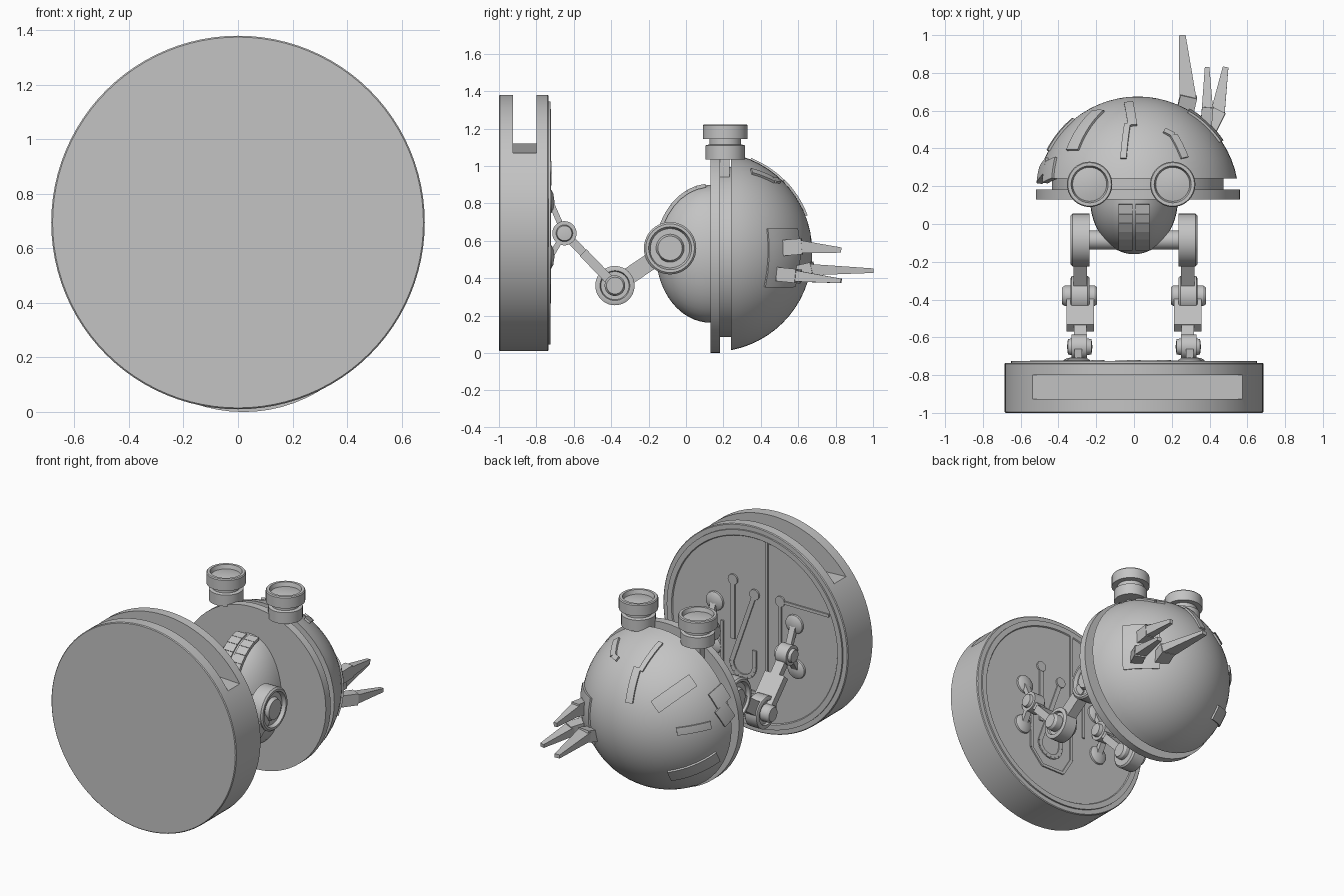
import bpy, bmesh, math
from mathutils import Vector, Matrix

if "Cube" in bpy.data.objects:
    bpy.data.objects.remove(bpy.data.objects["Cube"], do_unlink=True)

grey = bpy.data.materials.new("plain grey")
grey.use_nodes = True
grey.diffuse_color = (0.55, 0.55, 0.55, 1)
grey.node_tree.nodes["Principled BSDF"].inputs["Base Color"].default_value = grey.diffuse_color
parts = []


def finish(name, bm, matrix=Matrix()):
    bmesh.ops.transform(bm, matrix=matrix, verts=bm.verts)
    bmesh.ops.recalc_face_normals(bm, faces=bm.faces)
    mesh = bpy.data.meshes.new(name)
    bm.to_mesh(mesh)
    bm.free()
    mesh.materials.append(grey)
    ob = bpy.data.objects.new(name, mesh)
    bpy.context.collection.objects.link(ob)
    parts.append(ob)
    return ob


def lathe(name, profile, loc, axis, segs=40, scale=(1, 1, 1)):
    """Turn (radius, height) points around an axis through loc."""
    bm = bmesh.new()
    vs = [bm.verts.new((r, 0, h)) for r, h in profile]
    es = [bm.edges.new(pair) for pair in zip(vs, vs[1:])]
    bmesh.ops.spin(bm, geom=vs + es, cent=(0, 0, 0), axis=(0, 0, 1),
                   angle=math.tau, steps=segs, use_duplicate=False)
    bmesh.ops.remove_doubles(bm, verts=bm.verts, dist=1e-4)
    turn = Vector(axis).to_track_quat('Z', 'Y').to_matrix().to_4x4()
    return finish(name, bm, Matrix.Translation(loc) @ Matrix.Diagonal((*scale, 1)) @ turn)


def drum(name, r, h0, h1, loc, axis, segs=40):
    return lathe(name, [(0, h0), (r, h0), (r, h1), (0, h1)], loc, axis, segs)


def bar(name, p, q, wide, thick, taper=1.0, side=(1, 0, 0)):
    """Box from p to q, wide along the side direction."""
    p, q = Vector(p), Vector(q)
    z = (q - p).normalized()
    x = Vector(side)
    x = (x - z * x.dot(z)).normalized()
    y = z.cross(x)
    bm = bmesh.new()
    bmesh.ops.create_cube(bm, size=1)
    for v in bm.verts:
        k = taper if v.co.z > 0 else 1
        v.co = (v.co.x * wide * k, v.co.y * thick * k, v.co.z * (q - p).length)
    m = Matrix((x, y, z)).transposed().to_4x4()
    return finish(name, bm, Matrix.Translation((p + q) / 2) @ m)


# Round base lying on its rim, with a slot across the top
hub = Vector((0, 0, 0.695))
base = lathe("base_disc", [(0, -1), (0.68, -1), (0.685, -0.995), (0.685, -0.74),
                           (0.68, -0.735), (0, -0.735)], hub, (0, 1, 0), 96)
cutter = bar("slot_cutter", (-0.9, -0.863, 1.435), (0.9, -0.863, 1.355), 0.125, 0.6, side=(0, 1, 0))
cutter.hide_render = True
cut = base.modifiers.new("slot", 'BOOLEAN')
cut.operation = 'DIFFERENCE'
cut.object = cutter
bpy.context.view_layer.objects.active = base
bpy.ops.object.modifier_apply(modifier="slot")
parts.remove(cutter)
bpy.data.objects.remove(cutter, do_unlink=True)
lathe("base_back_plate", [(0, -0.74), (0.65, -0.74), (0.65, -0.724), (0.615, -0.724),
                          (0.61, -0.731), (0, -0.731)], hub, (0, 1, 0), 96)


# Raised tracks on the back of the base
def track(points, width=0.03, dots=()):
    at = [hub + Vector((x, -0.728, z)) for x, z in points]
    for p, q in zip(at, at[1:]):
        bar("base_track", p, q, width, 0.012, side=(q - p).cross(Vector((0, 1, 0))))
    for i in dots:
        drum("base_track_end", 0.035, -0.006, 0.008, at[i], (0, 1, 0), 20)


bend = [(0.085 + 0.085 * math.cos(a), -0.25 + 0.085 * math.sin(a))
        for a in [-math.pi * i / 8 for i in range(9)]]
track([(0, 0.235)] + bend + [(0, -0.14)], dots=(0,))
track([(0.16, 0.296), (0.16, -0.1)], dots=(0,))
track([(-0.09, 0.61), (-0.09, -0.3), (-0.02, -0.42), (0.15, -0.42), (0.24, -0.32), (0.24, 0.0)], 0.02)
track([(-0.19, -0.1), (-0.19, 0.24), (-0.55, 0.24)], 0.02, dots=(1,))

# Legs: hip, knee and ankle joints with links and two foot pads each
hip, knee, ankle = (-0.085, 0.56), (-0.38, 0.36), (-0.65, 0.64)


def lerp(a, b, t):
    return tuple(u + (v - u) * t for u, v in zip(a, b))


for s, side in ((1, "left"), (-1, "right")):
    out = (s, 0, 0)
    lathe(side + "_hip", [(0, 0.235), (0.14, 0.235), (0.14, 0.325), (0.13, 0.335), (0.115, 0.335),
                          (0.105, 0.312), (0.075, 0.312), (0.065, 0.335), (0, 0.335)], (0, *hip), out)
    drum(side + "_hip_axle", 0.05, 0.05, 0.24, (0, *hip), out)
    lathe(side + "_knee", [(0, 0.195), (0.045, 0.195), (0.055, 0.21), (0.055, 0.235), (0.095, 0.235),
                           (0.105, 0.245), (0.105, 0.33), (0.095, 0.335), (0.08, 0.335), (0.075, 0.32),
                           (0.055, 0.32), (0.055, 0.365), (0.045, 0.38), (0, 0.38)], (0, *knee), out)
    lathe(side + "_ankle", [(0, 0.22), (0.04, 0.225), (0.045, 0.25), (0.065, 0.25), (0.065, 0.33),
                            (0.045, 0.33), (0.04, 0.35), (0, 0.355)], (0, *ankle), out, 28)

    def link(name, a, b, wide, thick, x=0.285):
        return bar(side + name, (s * x, *a), (s * x, *b), wide, thick)

    link("_thigh", lerp(hip, knee, 0.2), lerp(hip, knee, 0.85), 0.07, 0.09)
    link("_shin_fork", lerp(knee, ankle, 0.05), lerp(knee, ankle, 0.63), 0.145, 0.05)
    link("_shin_tip", lerp(knee, ankle, 0.6), ankle, 0.065, 0.045)
    for z, x in ((0.81, 0.295), (0.515, 0.31)):
        end = (-0.725, z)
        link("_foot_strut", ankle, lerp(ankle, end, 0.95), 0.04, 0.03, x)
        lathe(side + "_foot_pad", [(0, -0.01), (0.065, -0.01), (0.062, 0.005), (0.045, 0.015), (0, 0.022)],
              (s * x, *end), (0, 1, 0), 24)

# Narrow front body with a raised crest strip
oval = [(math.cos(a), math.sin(a)) for a in [math.pi / 2 * i / 16 for i in range(17)]]
lathe("front_body", oval, (0, 0.13, 0.53), (0, -1, 0), 40, (0.232, 0.29, 0.368))
for s in (1, -1):
    pts = [Vector((s * 0.045, 0.13 - 0.288 * math.sin(a), 0.53 + 0.366 * math.cos(a)))
           for a in [math.radians(d) for d in range(5, 66, 10)]]
    for p, q in zip(pts, pts[1:]):
        bar("crest_plate", p, q, 0.075, 0.02)

# Round collar and rear dome
centre = Vector((0.02, 0.14, 0.54))
axis = (0, 1, 0)
drum("collar_plate", 0.54, 0.13, 0.182, (0.02, 0, 0.54), axis, 72)
drum("collar_groove", 0.455, 0.18, 0.25, (0.02, 0, 0.54), axis, 72)
R = 0.535
start = math.asin(0.1 / R)
arc = [start + (math.pi / 2 - start) * i / 14 for i in range(15)]
lathe("rear_dome", [(0, 0.1)] + [(R * math.cos(a), R * math.sin(a)) for a in arc], centre, axis, 56)


# Raised strips that follow the dome surface
def strip(a, b, width, n=8, lift=0.012):
    a, b = Vector(a).normalized(), Vector(b).normalized()
    across = a.cross(b).normalized()
    bm = bmesh.new()
    rows = []
    for i in range(n + 1):
        mid = a.slerp(b, i / n)
        rows.append([bm.verts.new((mid + across * width * (j / 4 - 0.5)).normalized() * (R + lift))
                     for j in range(5)])
    for r0, r1 in zip(rows, rows[1:]):
        for j in range(4):
            bm.faces.new((r0[j], r0[j + 1], r1[j + 1], r1[j]))
    top = bmesh.ops.extrude_face_region(bm, geom=bm.faces[:])
    for v in top["geom"]:
        if isinstance(v, bmesh.types.BMVert):
            v.co = v.co.normalized() * (R - 0.02)
    finish("dome_panel", bm, Matrix.Translation(centre))


strip((-0.14, 0.38, 0.91), (-0.1, 0.72, 0.68), 0.06)
strip((-0.05, 0.7, 0.7), (-0.09, 0.93, 0.36), 0.09)
strip((-0.66, 0.48, 0.63), (-0.4, 0.88, 0.37), 0.16)
strip((-0.84, 0.3, 0.5), (-0.92, 0.25, 0.32), 0.22)
strip((-0.92, 0.32, 0.3), (-0.98, 0.22, 0.1), 0.18)
strip((-0.63, 0.77, 0.09), (-0.88, 0.46, 0.12), 0.09)
strip((-0.48, 0.7, -0.53), (-0.89, 0.33, -0.32), 0.18)
strip((0.46, 0.39, 0.8), (0.35, 0.61, 0.71), 0.08)
strip((0.35, 0.61, 0.71), (0.26, 0.66, 0.71), 0.06)
strip((0.82, 0.55, -0.06), (0.5, 0.86, -0.06), 0.6)

# Two stalked eyes on top
for x, side in ((0.205, "left"), (-0.235, "right")):
    lathe(side + "_eye", [(0, 1.035), (0.105, 1.035), (0.105, 1.11), (0.085, 1.115), (0.085, 1.145),
                          (0.12, 1.145), (0.12, 1.215), (0.115, 1.222), (0.098, 1.222), (0.09, 1.195),
                          (0.05, 1.203), (0, 1.206)], (x, 0.21, 0), (0, 0, 1), 40)
    bar(side + "_eye_stem", (x, 0.205, 0.9), (x, 0.205, 1.05), 0.06, 0.055)

# Three jointed spikes on the left rear
for p, q, r, w, t in (
        ((0.26, 0.55, 0.42), (0.29, 0.68, 0.45), (0.255, 1.0, 0.44), 0.09, 0.06),
        ((0.38, 0.5, 0.56), (0.39, 0.62, 0.57), (0.387, 0.83, 0.55), 0.06, 0.07),
        ((0.4, 0.5, 0.42), (0.45, 0.6, 0.41), (0.485, 0.83, 0.385), 0.075, 0.06)):
    bar("spike_root", p, q, w, t + 0.015)
    bar("spike", lerp(p, q, 0.85), r, w, t, 0.4)

# Smooth shading with sharp edges kept
bpy.ops.object.select_all(action='DESELECT')
for ob in parts:
    ob.select_set(True)
bpy.context.view_layer.objects.active = base
bpy.ops.object.shade_smooth_by_angle(angle=math.radians(30))
